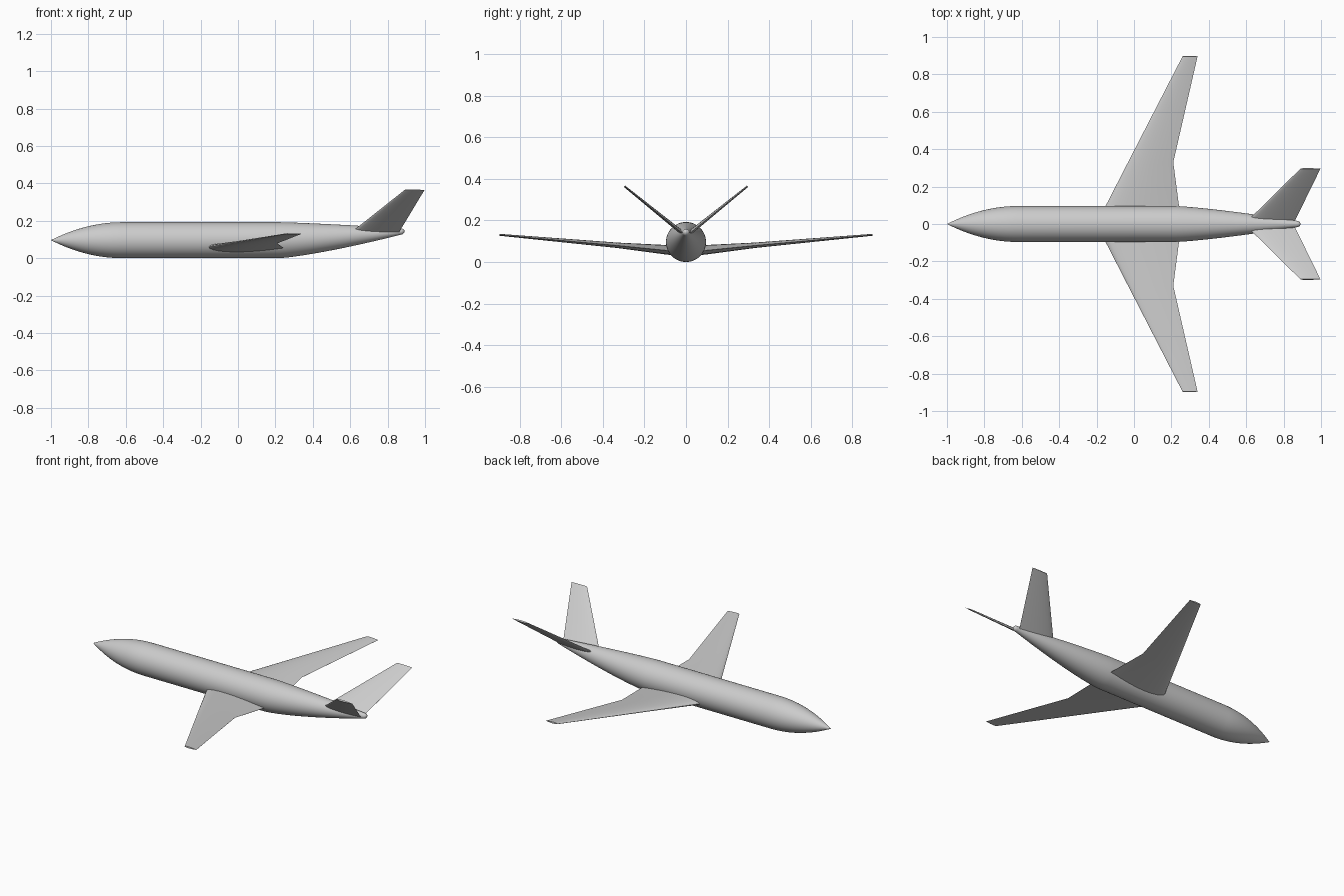
import bpy, bmesh, math
from mathutils import Vector

cube = bpy.data.objects.get("Cube")
if cube:
    bpy.data.objects.remove(cube, do_unlink=True)

grey = bpy.data.materials.new("light_grey")
grey.use_nodes = True
grey.diffuse_color = (0.6, 0.6, 0.6, 1)
grey.node_tree.nodes["Principled BSDF"].inputs["Base Color"].default_value = (0.6, 0.6, 0.6, 1)


def loft(name, rings, angle):
    """Skin a list of equal-length closed rings and cap both ends."""
    bm = bmesh.new()
    loops = [[bm.verts.new(p) for p in ring] for ring in rings]
    n = len(loops[0])
    for a, b in zip(loops, loops[1:]):
        for i in range(n):
            j = (i + 1) % n
            bm.faces.new((a[i], a[j], b[j], b[i]))
    bm.faces.new(loops[0])
    bm.faces.new(loops[-1])
    bmesh.ops.remove_doubles(bm, verts=bm.verts[:], dist=0.00001)
    bmesh.ops.recalc_face_normals(bm, faces=bm.faces[:])
    mesh = bpy.data.meshes.new(name)
    bm.to_mesh(mesh)
    bm.free()
    mesh.materials.append(grey)
    obj = bpy.data.objects.new(name, mesh)
    bpy.context.collection.objects.link(obj)
    bpy.ops.object.select_all(action='DESELECT')
    bpy.context.view_layer.objects.active = obj
    obj.select_set(True)
    bpy.ops.object.shade_smooth_by_angle(angle=math.radians(angle))
    return obj


def circle(x, z, r, n=48):
    return [(x, r * math.cos(a), z + r * math.sin(a))
            for a in (2 * math.pi * i / n for i in range(n))]


def airfoil(lead, trail, thick, normal, n=12):
    """Rounded leading edge, thin trailing edge, between two chord points."""
    lead, trail, up = Vector(lead), Vector(trail), Vector(normal).normalized()
    ts = [(1 - math.cos(math.pi * i / n)) / 2 for i in range(n + 1)]

    def point(t, side):
        h = 2.6 * thick * (math.sqrt(t) * (1 - t) * 0.5 + 0.003 * t)
        return lead.lerp(trail, t) + up * h * side
    return [point(t, 1) for t in ts] + [point(t, -1) for t in reversed(ts[1:])]


def mirrored(obj):
    mod = obj.modifiers.new("other_side", 'MIRROR')
    mod.use_axis = (False, True, False)
    return obj


# Fuselage: pointed ogive nose, straight barrel, upswept tail cone
R = 0.096
rings = []
for i in range(17):
    t = 1 - i / 16
    rings.append(circle(-0.62 - 0.38 * t, R, max(R * (1 - t ** 2), 0.0005)))
for i in range(21):
    t = i / 20
    rings.append(circle(0.22 + 0.65 * t, R + 0.046 * t ** 1.3, R - 0.079 * t ** 1.3))
for i in range(1, 6):
    a = math.pi / 2 * i / 5
    rings.append(circle(0.87 + 0.02 * math.sin(a), 0.142 + 0.002 * i / 5,
                        max(0.017 * math.cos(a), 0.0005)))
loft("fuselage", rings, 40)

# Swept main wings with a kinked trailing edge and slight dihedral
tilt = (0, -0.09, 1)
wing = [airfoil((-0.2, 0, 0.053), (0.256, 0, 0.045), 0.05, tilt),
        airfoil((-0.15, 0.1, 0.061), (0.24, 0.1, 0.056), 0.045, tilt),
        airfoil((-0.032, 0.33, 0.081), (0.21, 0.33, 0.079), 0.026, tilt),
        airfoil((0.26, 0.897, 0.131), (0.34, 0.897, 0.13), 0.009, tilt)]
mirrored(loft("main_wings", wing, 40))

# V-shaped tail fins
slope = (0, -0.82, 1)
fin = [airfoil((0.6, 0.01, 0.134), (0.857, 0.01, 0.132), 0.02, slope),
       airfoil((0.89, 0.296, 0.364), (0.997, 0.296, 0.364), 0.009, slope)]
mirrored(loft("tail_fins", fin, 40))
